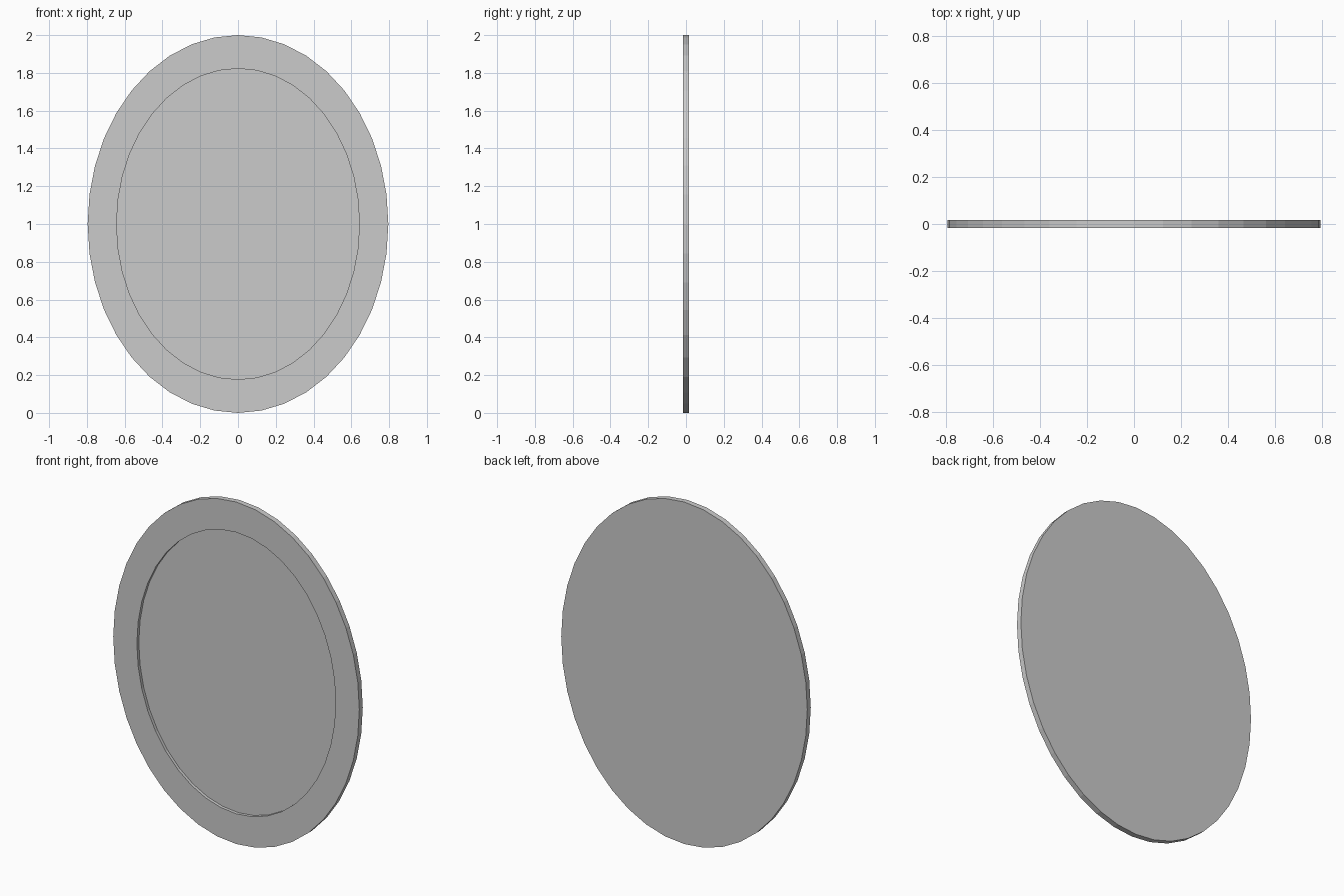
import bpy, bmesh
from math import sin, cos, tau

if "Cube" in bpy.data.objects:
    bpy.data.objects.remove(bpy.data.objects["Cube"])

SEGMENTS = 40
FRONT, GLASS, BACK = -0.016, 0.002, 0.016


def oval(bm, rx, rz, y):
    """Loop of vertices on an upright ellipse centred at z = 1."""
    return [bm.verts.new((rx * sin(tau * i / SEGMENTS), y,
                          1 + rz * cos(tau * i / SEGMENTS)))
            for i in range(SEGMENTS)]


def bridge(bm, a, b):
    for i in range(SEGMENTS):
        j = (i + 1) % SEGMENTS
        bm.faces.new((a[i], a[j], b[j], b[i]))


def finish(bm, name):
    bmesh.ops.recalc_face_normals(bm, faces=bm.faces)
    mesh = bpy.data.meshes.new(name)
    bm.to_mesh(mesh)
    bm.free()
    bpy.context.collection.objects.link(bpy.data.objects.new(name, mesh))


# Oval mirror: flat back, outer rim, front border, and recessed glass in one shell
bm = bmesh.new()
loops = [oval(bm, 0.796, 1.0, BACK), oval(bm, 0.796, 1.0, FRONT),
         oval(bm, 0.643, 0.823, FRONT), oval(bm, 0.643, 0.823, GLASS)]
for a, b in zip(loops, loops[1:]):
    bridge(bm, a, b)
bm.faces.new(loops[0])
bm.faces.new(loops[-1])
finish(bm, "oval_mirror")
